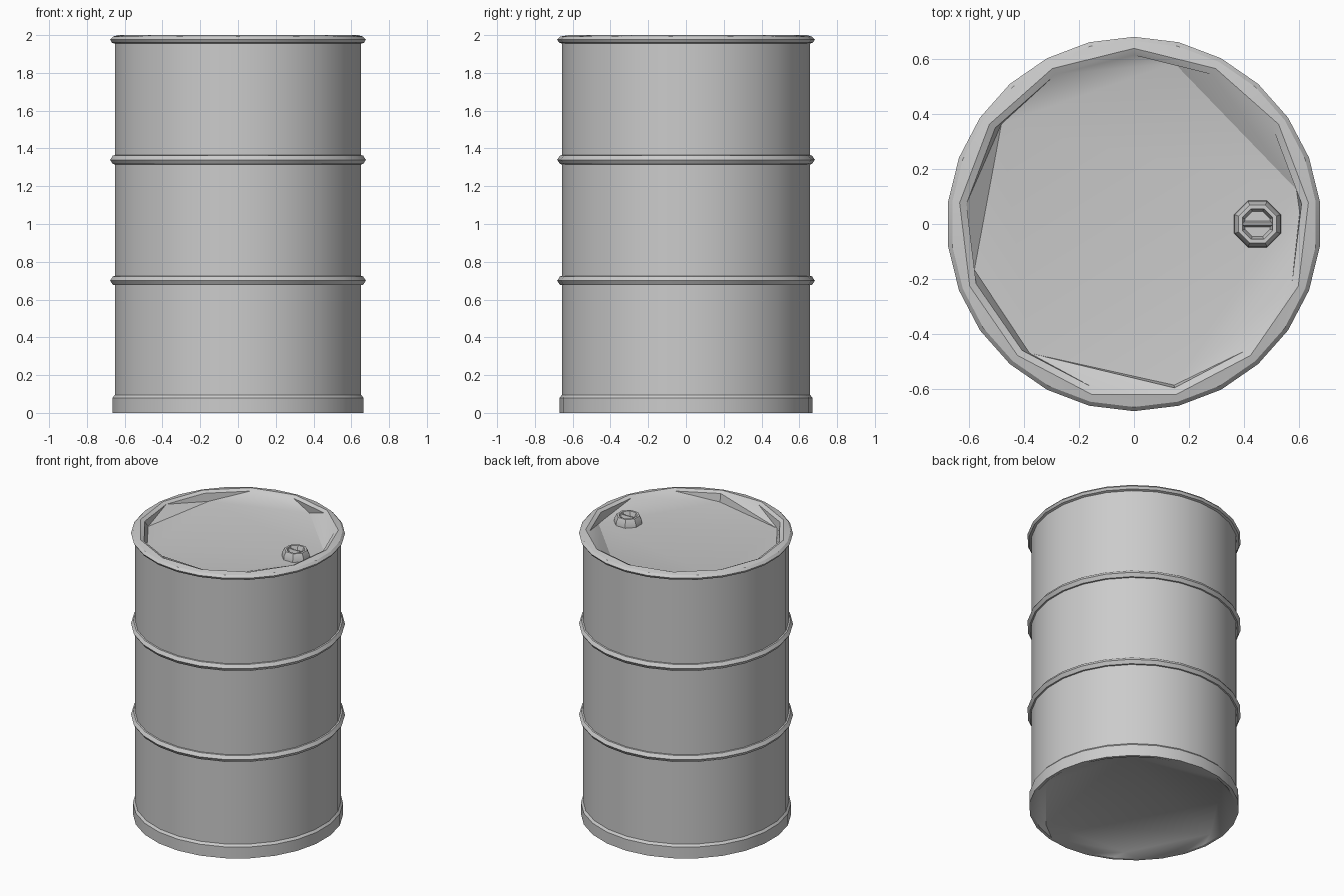
import bpy, bmesh
from math import sin, cos, radians

cube = bpy.data.objects.get("Cube")
if cube:
    bpy.data.objects.remove(cube)

grey = bpy.data.materials.new("drum_grey")
grey.use_nodes = True
grey.diffuse_color = (0.6, 0.6, 0.6, 1)
grey.node_tree.nodes["Principled BSDF"].inputs["Base Color"].default_value = (0.6, 0.6, 0.6, 1)


def even(count, offset=0.5):
    """Evenly spaced angles in degrees."""
    return [(i + offset) * 360 / count for i in range(count)]


def bridge(bm, a, b):
    """Join two rings of (angle, vertex): quads where they line up, triangles elsewhere."""
    a = a + [(a[0][0] + 360, a[0][1])]
    b = b + [(b[0][0] + 360, b[0][1])]
    i = j = 0
    while i < len(a) - 1 or j < len(b) - 1:
        na = a[i + 1][0] if i < len(a) - 1 else 1e9
        nb = b[j + 1][0] if j < len(b) - 1 else 1e9
        face = [a[i][1]]
        if na <= nb + 0.01:
            i += 1
            face.append(a[i][1])
        face.append(b[j][1])
        if nb <= na + 0.01:
            j += 1
            face.insert(-1, b[j][1])
        bm.faces.new(face)


def loft(name, rings, centre=(0, 0), cap_start=False, cap_end=False):
    """Skin a stack of rings given as (radius, height, angles)."""
    bm = bmesh.new()
    loops = []
    for radius, z, angles in rings:
        loops.append([(d, bm.verts.new((centre[0] + radius * cos(radians(d)),
                                        centre[1] + radius * sin(radians(d)), z)))
                      for d in angles])
    for a, b in zip(loops, loops[1:]):
        bridge(bm, a, b)
    if cap_start:
        bm.faces.new([v for _, v in reversed(loops[0])])
    if cap_end:
        bm.faces.new([v for _, v in loops[-1]])
    bmesh.ops.recalc_face_normals(bm, faces=bm.faces)
    mesh = bpy.data.meshes.new(name)
    bm.to_mesh(mesh)
    bm.free()
    obj = bpy.data.objects.new(name, mesh)
    bpy.context.collection.objects.link(obj)
    mesh.materials.append(grey)
    bpy.ops.object.select_all(action='DESELECT')
    obj.select_set(True)
    bpy.context.view_layer.objects.active = obj
    bpy.ops.object.shade_smooth_by_angle(angle=radians(30))
    return obj


SIDES = even(26)
INNER = even(13, 0.25)
LID = [4, 12, 76, 143, 196, 231, 284]
BASE = [45, 115, 178, 235, 295, 345]

# Drum shell: base recess, bottom rim, wall, rolled top rim and sunken lid
loft("drum_shell", [
    (0.62, 0.03, BASE),
    (0.65, 0, SIDES), (0.67, 0, SIDES), (0.67, 0.08, SIDES), (0.657, 0.095, SIDES),
    (0.657, 1.955, SIDES), (0.672, 1.96, SIDES), (0.682, 1.976, SIDES),
    (0.667, 1.992, SIDES), (0.64, 2.0, INNER), (0.615, 1.988, INNER),
    (0.605, 1.932, LID),
], cap_start=True, cap_end=True)

# Rolling hoops around the wall
for label, z in (("lower_hoop", 0.70), ("upper_hoop", 1.34)):
    loft(label, [(0.65, z - 0.025, SIDES), (0.667, z - 0.023, SIDES),
                 (0.682, z, SIDES),
                 (0.667, z + 0.023, SIDES), (0.65, z + 0.025, SIDES)])

# Filler bung with a hollow centre
OCT = even(8)
BUNG = (0.45, 0)
loft("bung", [(0.092, 1.93, OCT), (0.09, 1.955, OCT), (0.075, 1.985, OCT),
              (0.06, 1.985, OCT), (0.05, 1.955, OCT)], BUNG, cap_end=True)

# Grip ridge inside the bung
grip = loft("bung_grip", [(0.058, 1.955, [10, 170, 190, 350]),
                          (0.055, 1.978, [4, 176, 184, 356])], BUNG, cap_end=True)
